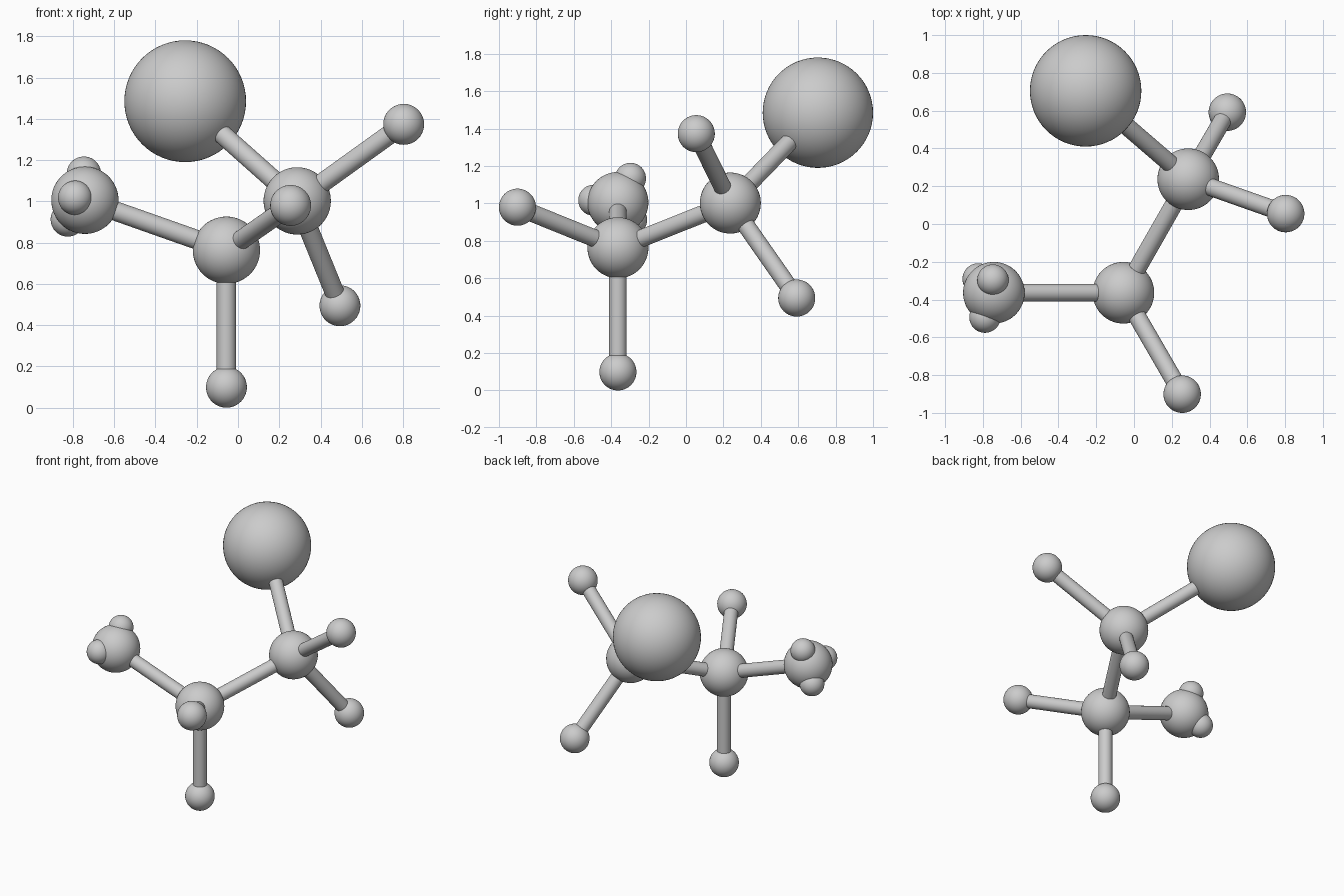
import bpy
from mathutils import Vector

if "Cube" in bpy.data.objects:
    bpy.data.objects.remove(bpy.data.objects["Cube"])

# Atoms: position and radius
atoms = {
    "large_atom": ((-0.256, 0.705, 1.485), 0.295),
    "upper_hub": ((0.287, 0.237, 1.002), 0.163),
    "lower_hub": ((-0.056, -0.364, 0.763), 0.163),
    "side_hub": ((-0.742, -0.364, 1.005), 0.163),
    "upper_small_right": ((0.803, 0.055, 1.373), 0.099),
    "upper_small_back": ((0.494, 0.592, 0.494), 0.099),
    "lower_small_bottom": ((-0.056, -0.364, 0.099), 0.099),
    "lower_small_front": ((0.255, -0.901, 0.980), 0.099),
    "side_bump_top": ((-0.747, -0.297, 1.134), 0.083),
    "side_bump_front": ((-0.789, -0.493, 1.017), 0.083),
    "side_bump_back": ((-0.825, -0.291, 0.912), 0.083),
}

# Bonds: pairs of joined atoms
bonds = [
    ("upper_hub", "large_atom"),
    ("upper_hub", "lower_hub"),
    ("upper_hub", "upper_small_right"),
    ("upper_hub", "upper_small_back"),
    ("lower_hub", "side_hub"),
    ("lower_hub", "lower_small_bottom"),
    ("lower_hub", "lower_small_front"),
]


def finish(name):
    bpy.context.object.name = name
    bpy.ops.object.shade_smooth_by_angle()


def add_atom(name, pos, radius):
    bpy.ops.mesh.primitive_uv_sphere_add(segments=64, ring_count=32, radius=radius, location=pos)
    finish(name)


def add_bond(start, end, radius=0.047):
    a, b = Vector(atoms[start][0]), Vector(atoms[end][0])
    rot = (b - a).to_track_quat('Z', 'Y').to_euler()
    bpy.ops.mesh.primitive_cylinder_add(vertices=32, radius=radius, depth=(b - a).length,
                                        location=(a + b) / 2, rotation=rot)
    finish(f"bond_{start}_to_{end}")


for name, (pos, radius) in atoms.items():
    add_atom(name, pos, radius)
for start, end in bonds:
    add_bond(start, end)
